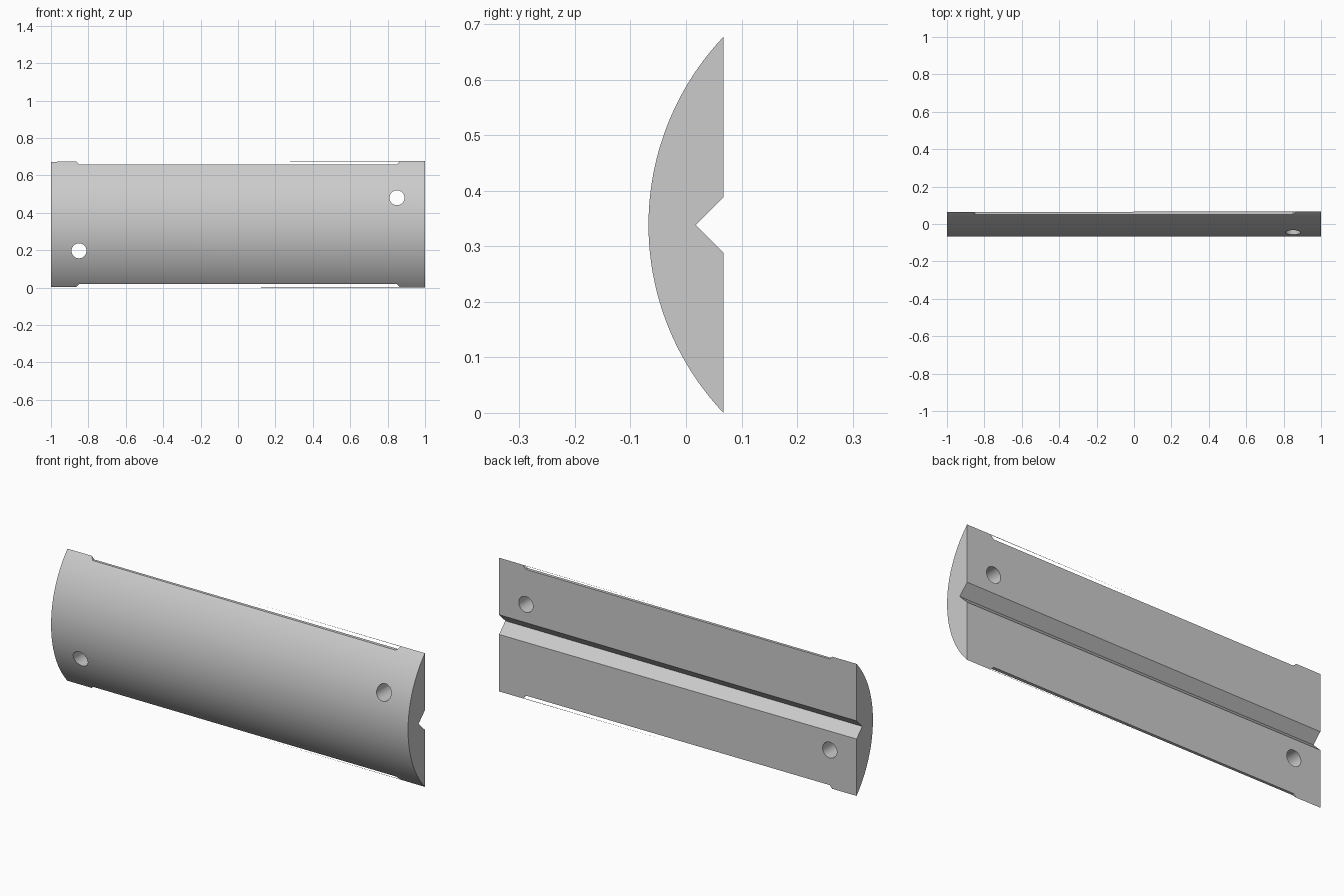
import bpy, bmesh, math
from mathutils import Vector

if "Cube" in bpy.data.objects:
    bpy.data.objects.remove(bpy.data.objects["Cube"])

RADIUS, AXIS_Y, MID_Z = 0.492, 0.4245, 0.3385

grey = bpy.data.materials.new("plain grey")
grey.use_nodes = True
grey.diffuse_color = (0.6, 0.6, 0.6, 1)
grey.node_tree.nodes["Principled BSDF"].inputs["Base Color"].default_value = (0.6, 0.6, 0.6, 1)


def to_object(name, bm):
    bmesh.ops.recalc_face_normals(bm, faces=bm.faces)
    mesh = bpy.data.meshes.new(name)
    bm.to_mesh(mesh)
    bm.free()
    mesh.materials.append(grey)
    obj = bpy.data.objects.new(name, mesh)
    bpy.context.collection.objects.link(obj)
    return obj


def prism(points, direction):
    """Closed outline swept along a direction."""
    bm = bmesh.new()
    face = bm.faces.new([bm.verts.new(p) for p in points])
    swept = bmesh.ops.extrude_face_region(bm, geom=[face])["geom"]
    verts = [v for v in swept if isinstance(v, bmesh.types.BMVert)]
    bmesh.ops.translate(bm, verts=verts, vec=direction)
    return bm


# Panel: circular segment swept lengthwise, with a very slightly slanted back
half_angle = math.acos((AXIS_Y - 0.08) / RADIUS)
steps = 72
arc = []
for i in range(steps + 1):
    a = half_angle * (2 * i / steps - 1)
    arc.append((-1, AXIS_Y - RADIUS * math.cos(a), MID_Z + RADIUS * math.sin(a)))
bm = prism(arc, (2, 0, 0))
cut = bmesh.ops.bisect_plane(
    bm, geom=bm.verts[:] + bm.edges[:] + bm.faces[:], dist=1e-6,
    plane_co=(1, 0.0675, 0), plane_no=Vector((-0.002, 1, 0)).normalized(), clear_outer=True)
bmesh.ops.edgeloop_fill(
    bm, edges=[e for e in cut["geom_cut"] if isinstance(e, bmesh.types.BMEdge)])
panel = to_object("curved_panel", bm)

cutters = []

# V groove along the back
groove = [(-1.1, 0.0175, MID_Z), (-1.1, 0.1175, MID_Z + 0.1), (-1.1, 0.1175, MID_Z - 0.1)]
cutters.append(to_object("groove_cutter", prism(groove, (2.2, 0, 0))))

# Shallow relief slots along the long edges, with sloping ends
for side in (1, -1):
    inner, outer = MID_Z + side * 0.3195, MID_Z + side * 0.3365
    slot = [(-0.85, -0.2, inner), (0.85, -0.2, inner),
            (0.865, -0.2, outer), (-0.865, -0.2, outer)]
    cutters.append(to_object("slot_cutter", prism(slot, (0, 0.4, 0))))

# Screw holes in opposite corners
for side in (1, -1):
    ring = [(side * 0.85 + 0.04 * math.cos(t * math.tau / 40), -0.2,
             MID_Z + side * 0.142 + 0.04 * math.sin(t * math.tau / 40)) for t in range(40)]
    cutters.append(to_object("hole_cutter", prism(ring, (0, 0.4, 0))))

bpy.ops.object.select_all(action="DESELECT")
bpy.context.view_layer.objects.active = panel
panel.select_set(True)
for cutter in cutters:
    cutter.hide_render = True
    mod = panel.modifiers.new("cut", "BOOLEAN")
    mod.operation = "DIFFERENCE"
    mod.solver = "EXACT"
    mod.object = cutter
    bpy.ops.object.modifier_apply(modifier=mod.name)
    bpy.data.objects.remove(cutter)

bpy.ops.object.shade_smooth_by_angle(angle=math.radians(25))
